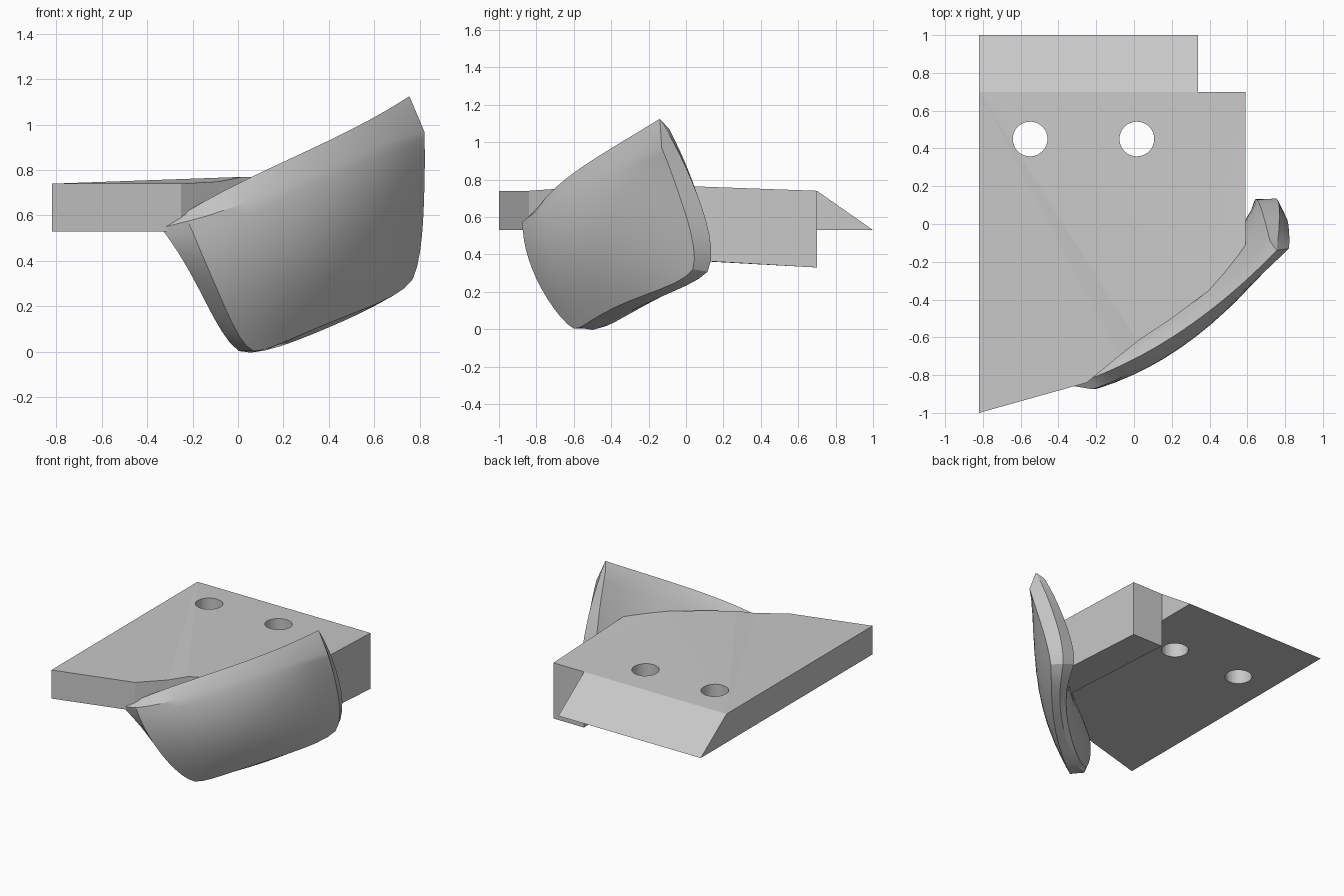
import bpy, bmesh, math
from mathutils import Vector

cube = bpy.data.objects.get("Cube")
if cube:
    bpy.data.objects.remove(cube, do_unlink=True)

COLOUR = (0.58, 0.58, 0.58, 1)
grey = bpy.data.materials.new("plain_grey")
grey.use_nodes = True
grey.diffuse_color = COLOUR
grey.node_tree.nodes["Principled BSDF"].inputs["Base Color"].default_value = COLOUR


def finish(name, bm):
    """Turn a bmesh into a named, coloured object."""
    bmesh.ops.recalc_face_normals(bm, faces=bm.faces)
    mesh = bpy.data.meshes.new(name)
    bm.to_mesh(mesh)
    bm.free()
    mesh.materials.append(grey)
    obj = bpy.data.objects.new(name, mesh)
    bpy.context.collection.objects.link(obj)
    return obj


def prism(name, lower, upper):
    """Solid between two matching outlines."""
    bm = bmesh.new()
    a = [bm.verts.new(p) for p in lower]
    b = [bm.verts.new(p) for p in upper]
    caps = [bm.faces.new(a[::-1]), bm.faces.new(b)]
    for i in range(len(a)):
        j = (i + 1) % len(a)
        bm.faces.new((a[i], a[j], b[j], b[i]))
    bmesh.ops.triangulate(bm, faces=caps)
    return finish(name, bm)


# Mounting block, its top rising slightly towards the curved plate
BASE, TOP, LIP = 0.53, 0.74, 0.77
outline = [(-0.82, -1, TOP), (-0.25, -0.84, TOP), (-0.08, -0.7, 0.75), (0.02, -0.62, LIP),
           (0.2, -0.5, LIP), (0.4, -0.35, LIP), (0.59, -0.13, LIP),
           (0.59, 0.7, TOP), (-0.82, 0.7, TOP)]
block = prism("mounting_block", [(x, y, BASE) for x, y, z in outline], outline)

# Two bolt holes through the block
cutters = []
for x in (-0.55, 0.015):
    bpy.ops.mesh.primitive_cylinder_add(vertices=32, radius=0.092, depth=1, location=(x, 0.45, 0.64))
    cutter = bpy.context.object
    cutter.name = "bolt_hole_cutter"
    cutter.data.materials.append(grey)
    cutter.hide_render = True
    cutters.append(cutter)
    cut = block.modifiers.new("bolt_hole", 'BOOLEAN')
    cut.operation = 'DIFFERENCE'
    cut.solver = 'EXACT'
    cut.object = cutter
bpy.context.view_layer.update()
baked = bpy.data.meshes.new_from_object(block.evaluated_get(bpy.context.evaluated_depsgraph_get()))
block.modifiers.clear()
block.data = baked
for cutter in cutters:
    bpy.data.objects.remove(cutter, do_unlink=True)

# Sloping rear edge
prism("rear_ramp", *[[(x, 0.7, BASE), (x, 1, BASE), (x, 0.7, TOP)] for x in (-0.82, 0.34)])

# Deep rib under the left side
rib = [(0.34, -0.4, 0.39), (0.59, -0.17, 0.38), (0.59, 0.7, 0.33), (0.34, 0.7, 0.33)]
prism("side_rib", rib, [(x, y, BASE) for x, y, z in rib])

# Curved plate: rows from top to bottom, each running towards the model's left
FRONT = [[(-0.22, -0.875, 0.575), (0.12, -0.71, 0.695), (0.47, -0.45, 0.85), (0.82, -0.13, 0.97)],
         [(-0.09, -0.8, 0.27), (0.2, -0.67, 0.38), (0.51, -0.42, 0.52), (0.82, -0.03, 0.7)],
         [(0.05, -0.58, -0.05), (0.29, -0.45, 0.08), (0.56, -0.2, 0.19), (0.8, 0.1, 0.29)]]
RIM = [[(-0.34, -0.855, 0.545), (0.03, -0.7, 0.755), (0.4, -0.46, 0.93), (0.755, -0.14, 1.125)],
       [(-0.19, -0.74, 0.31), (0.15, -0.6, 0.4), (0.46, -0.35, 0.52), (0.77, 0.06, 0.72)],
       [(-0.02, -0.52, -0.05), (0.26, -0.38, 0.05), (0.54, -0.14, 0.17), (0.75, 0.18, 0.28)]]
BACK = [[(-0.22, -0.8, 0.6), (0.08, -0.62, 0.74), (0.42, -0.4, 0.89), (0.72, -0.09, 1.07)],
        [(-0.16, -0.65, 0.33), (0.07, -0.5, 0.4), (0.39, -0.24, 0.5), (0.68, 0.06, 0.72)],
        [(0.02, -0.48, -0.03), (0.26, -0.34, 0.06), (0.52, -0.1, 0.19), (0.64, 0.17, 0.31)]]


def bend(points, t):
    """Smooth curve through evenly spaced points, t from -1 to 1."""
    s = (t + 1) / 2 * (len(points) - 1)
    total = Vector((0, 0, 0))
    for i, p in enumerate(points):
        total += Vector(p) * math.prod((s - k) / (i - k) for k in range(len(points)) if k != i)
    return total


def sheet_point(rows, u, v):
    if v > 0:  # round the lower corners
        shrink = 1 - 0.1 * (u * v) ** 4
        u, v = u * shrink, v * shrink
    return bend([bend(row, u) for row in rows], v)


N = 12
border = ([(0, i) for i in range(N)] + [(j, N) for j in range(N)]
          + [(N, i) for i in range(N, 0, -1)] + [(j, 0) for j in range(N, 0, -1)])
bm = bmesh.new()


def new_vert(rows, j, i):
    return bm.verts.new(sheet_point(rows, 2 * i / N - 1, 2 * j / N - 1))


# Front and back sheets joined by a raised rim
loops = []
for rows in (FRONT, BACK):
    grid = [[new_vert(rows, j, i) for i in range(N + 1)] for j in range(N + 1)]
    for j in range(N):
        for i in range(N):
            bm.faces.new((grid[j][i], grid[j][i + 1], grid[j + 1][i + 1], grid[j + 1][i]))
    loops.append([grid[j][i] for j, i in border])
loops.insert(1, [new_vert(RIM, j, i) for j, i in border])
for a, b in zip(loops, loops[1:]):
    for k in range(len(border)):
        bm.faces.new((a[k - 1], a[k], b[k], b[k - 1]))

plate = finish("curved_plate", bm)
bpy.ops.object.select_all(action='DESELECT')
plate.select_set(True)
bpy.context.view_layer.objects.active = plate
bpy.ops.object.shade_smooth_by_angle(angle=math.radians(25))
